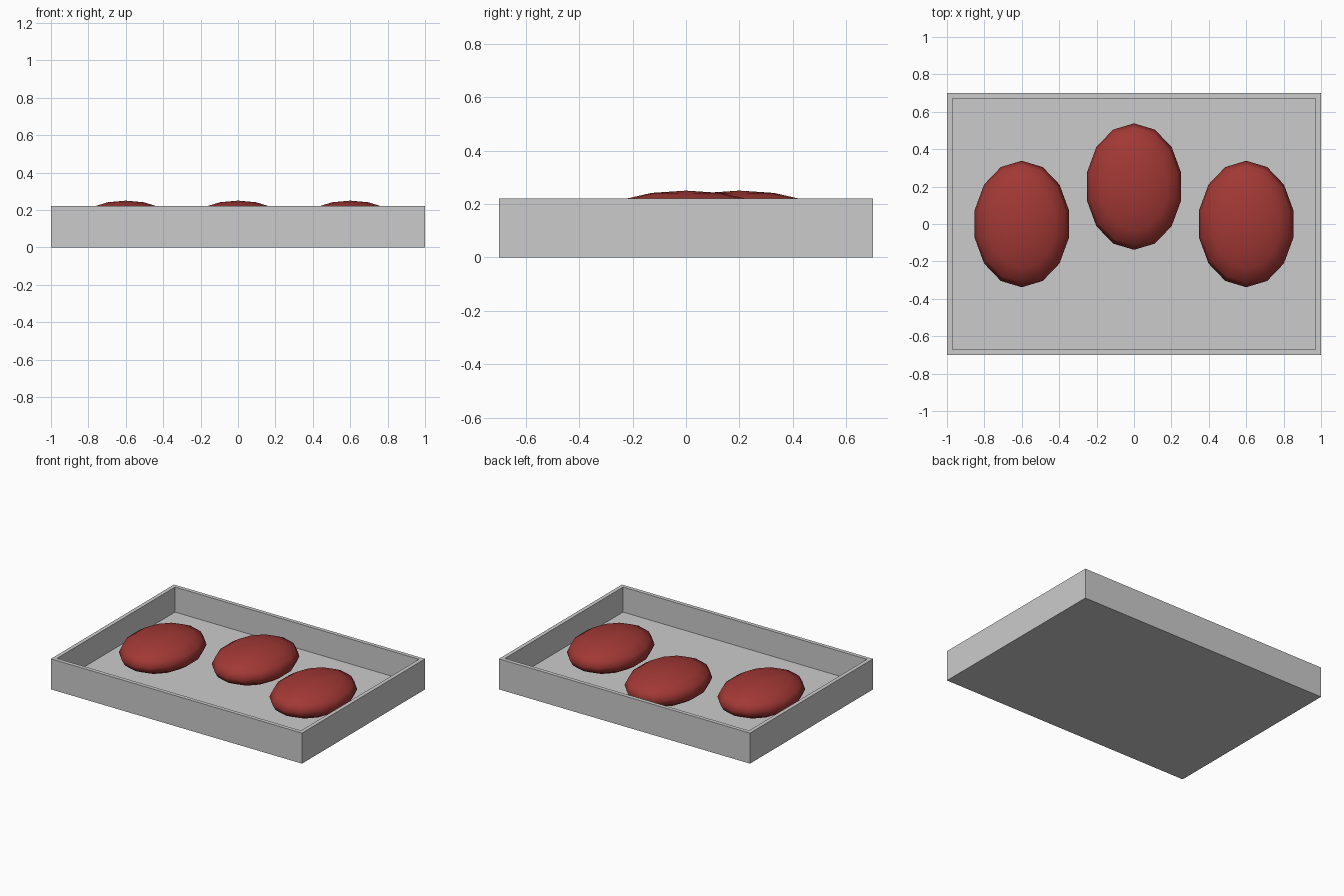
import bpy, bmesh
from mathutils import Matrix

if "Cube" in bpy.data.objects:
    bpy.data.objects.remove(bpy.data.objects["Cube"])

W, D, H = 2.0, 1.4, 0.22      # outer size of the tray
WALL, FLOOR = 0.04, 0.04      # wall and floor thickness


def add_object(name, bm):
    mesh = bpy.data.meshes.new(name)
    bm.to_mesh(mesh)
    bm.free()
    obj = bpy.data.objects.new(name, mesh)
    bpy.context.collection.objects.link(obj)
    return obj


# Open tray: a box whose top face is inset for the rim and pushed down to the floor
bm = bmesh.new()
bmesh.ops.create_cube(bm, size=1, matrix=Matrix.Translation((0, 0, H / 2)) @ Matrix.Diagonal((W, D, H, 1)))
bm.normal_update()
top = max(bm.faces, key=lambda f: f.normal.z)
bmesh.ops.inset_region(bm, faces=[top], thickness=WALL)
inner = bmesh.ops.extrude_discrete_faces(bm, faces=[top])["faces"][0]
bmesh.ops.translate(bm, verts=inner.verts, vec=(0, 0, FLOOR - H))
bmesh.ops.recalc_face_normals(bm, faces=bm.faces)
add_object("tray", bm)

# Three flattened red pieces lying in the tray
red = bpy.data.materials.new("red")
red.diffuse_color = (0.36, 0.04, 0.035, 1)
red.use_nodes = True
red.node_tree.nodes["Principled BSDF"].inputs["Base Color"].default_value = red.diffuse_color

for name, x, y in (("left_piece", -0.6, 0), ("middle_piece", 0, 0.2), ("right_piece", 0.6, 0)):
    bm = bmesh.new()
    bmesh.ops.create_uvsphere(bm, u_segments=14, v_segments=8, radius=1)
    # Turn so that a vertex of each ring points along y
    first = max(bm.verts, key=lambda v: v.co.x)
    if first.co.x > 0.99:
        bmesh.ops.rotate(bm, verts=bm.verts, matrix=Matrix.Rotation(1.5707963, 3, 'Z'))
    bmesh.ops.scale(bm, verts=bm.verts, vec=(0.258, 0.338, 0.115))
    for f in bm.faces:
        f.smooth = True
    piece = add_object(name, bm)
    piece.location = (x, y, 0.135)
    piece.data.materials.append(red)
